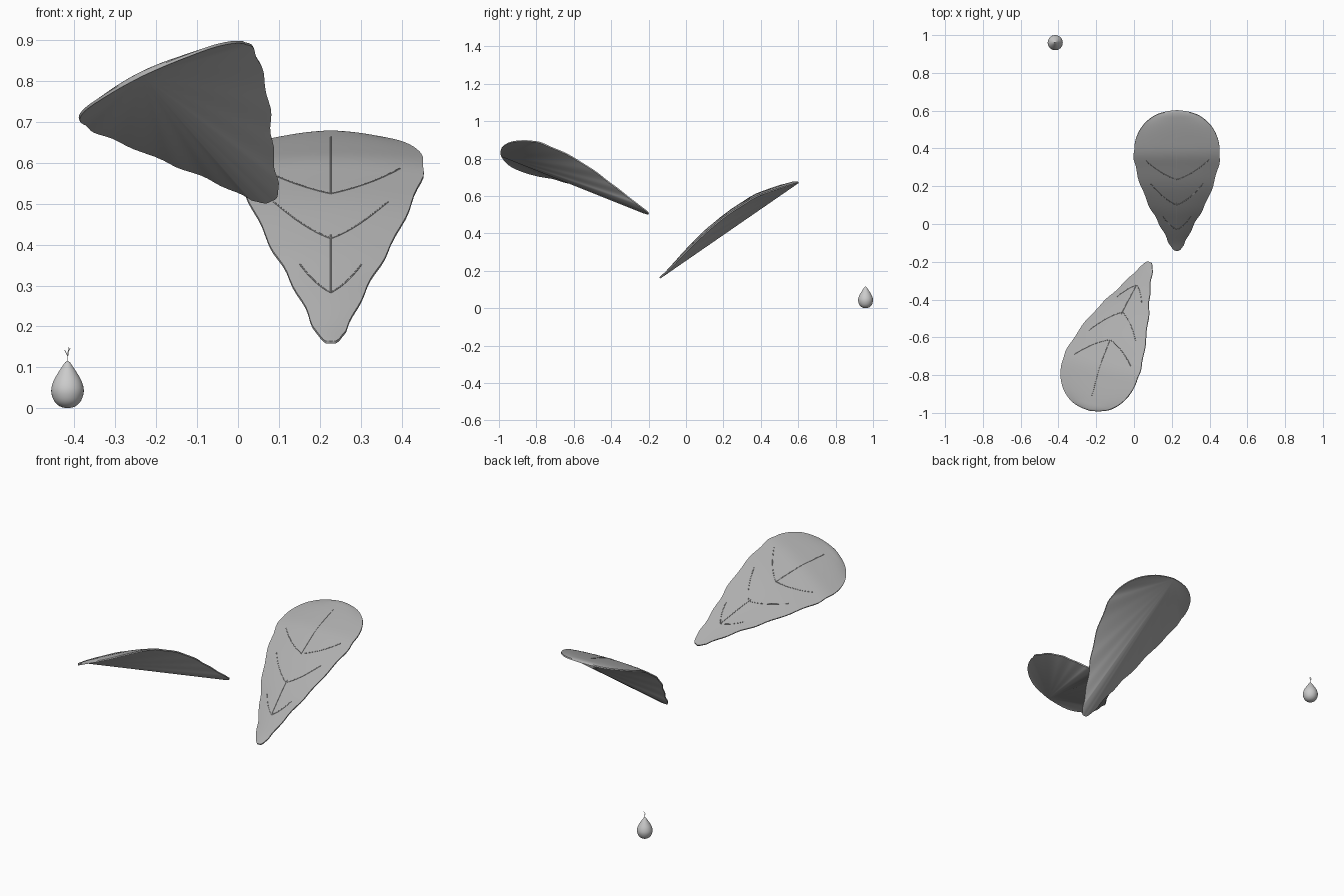
import bpy, bmesh, math
from mathutils import Vector, Matrix

if "Cube" in bpy.data.objects:
    bpy.data.objects.remove(bpy.data.objects["Cube"])

# leaf stations: y along leaf, height z, half width
STATIONS = [(-.142, .164, 0), (-.137, .168, .018), (-.10, .202, .042), (-.04, .265, .072),
            (.03, .335, .11), (.1, .403, .149), (.2, .488, .19), (.3, .555, .219),
            (.37, .598, .228), (.45, .628, .217), (.52, .651, .18), (.57, .665, .122),
            (.592, .673, .06), (.6, .676, 0)]
ROOT = Vector((.227, -.142, .164))
TIP = Vector((.227, .6, .676))

green = bpy.data.materials.new("leaf_grey")
green.diffuse_color = (.42, .42, .42, 1)
green.use_nodes = True
green.node_tree.nodes["Principled BSDF"].inputs["Base Color"].default_value = green.diffuse_color


def spline(pts, n):
    # Catmull-Rom through the stations
    P = [Vector(p) for p in pts]
    out = []
    for i in range(len(P) - 1):
        a, b, c, d = P[max(i-1, 0)], P[i], P[i+1], P[min(i+2, len(P)-1)]
        for k in range(n):
            t = k / n
            out.append(.5*(2*b + (c-a)*t + (2*a-5*b+4*c-d)*t*t + (3*b-a-3*c+d)*t**3))
    return out + [P[-1]]


def frame(root, tip, side):
    y = (tip - root).normalized()
    x = (side - y * side.dot(y)).normalized()
    m = Matrix((x, y, x.cross(y))).transposed().to_4x4()
    m.translation = root
    return m


def smooth(ob, angle=40):
    bpy.context.view_layer.objects.active = ob
    ob.select_set(True)
    bpy.ops.object.shade_smooth_by_angle(angle=math.radians(angle))
    ob.select_set(False)


def mesh_object(name, bm):
    bmesh.ops.recalc_face_normals(bm, faces=bm.faces)
    me = bpy.data.meshes.new(name)
    bm.to_mesh(me)
    bm.free()
    ob = bpy.data.objects.new(name, me)
    bpy.context.collection.objects.link(ob)
    return ob


ROWS = spline(STATIONS, 4)


def dome(t, w):
    return .012 * (1 - t*t) * min(1, w / .12)


def tubes(name, paths, radius):
    cu = bpy.data.curves.new(name, 'CURVE')
    cu.dimensions = '3D'
    cu.bevel_depth = radius
    cu.bevel_resolution = 1
    cu.use_fill_caps = True
    for path in paths:
        sp = cu.splines.new('POLY')
        sp.points.add(len(path) - 1)
        for p, co in zip(sp.points, path):
            p.co = (*co, 1)
    ob = bpy.data.objects.new(name, cu)
    bpy.context.collection.objects.link(ob)
    return ob


def on_leaf(dx, y):
    # point on the top surface
    for a, b in zip(ROWS, ROWS[1:]):
        if a.x <= y <= b.x:
            r = a.lerp(b, (y - a.x) / (b.x - a.x))
            return Vector((ROOT.x + dx, y, r.y + dome(dx / r.z, r.z)))


def make_leaf(name, matrix):
    bm = bmesh.new()
    cols = 10
    grid = []
    for i, (y, z, w) in enumerate(ROWS):
        row = []
        for j in range(cols + 1):
            t = 2 * j / cols - 1
            wave = .003 * math.sin(i * 1.1 + t) * abs(t)**3 * (w > .03 and y < .4)
            row.append(bm.verts.new((ROOT.x + t * (w + wave), y, z + dome(t, w))))
        grid.append(row)
    for a, b in zip(grid, grid[1:]):
        for j in range(cols):
            bm.faces.new((a[j], a[j+1], b[j+1], b[j]))
    # rim wall, then the underside fanned from the leaf tip
    low = Vector((0, .003, -.006))
    left = [bm.verts.new(r[0].co + low) for r in grid]
    right = [bm.verts.new(r[-1].co + low) for r in grid]
    for side, k in ((left, 0), (right, -1)):
        for i in range(len(grid) - 1):
            bm.faces.new((grid[i][k], grid[i+1][k], side[i+1], side[i]))
            if i < len(grid) - 2:
                bm.faces.new((side[-1], side[i], side[i+1]))
    bmesh.ops.remove_doubles(bm, verts=bm.verts, dist=.0004)
    ob = mesh_object(name, bm)
    ob.data.transform(matrix)
    ob.data.materials.append(green)
    smooth(ob)
    # midrib and paired side veins, barely proud of the surface
    paths = [[on_leaf(0, a + (b - a) * k / 8) for k in range(9)] for a, b in ((-.03, .11), (.235, .52))]
    for y0, dx, dy in ((-.03, .075, .07), (.1, .14, .115), (.235, .17, .105)):
        for s in (-1, 1):
            paths.append([on_leaf(s * dx * k / 8, y0 + dy * (.5 * k / 8 + .5 * (k / 8)**2)) for k in range(9)])
    veins = tubes(name + "_veins", paths, .0018)
    veins.data.transform(matrix)
    veins.data.materials.append(green)


# two copies of the leaf
f1 = frame(ROOT, TIP, Vector((1, 0, 0)))
f2 = frame(Vector((.08, -.2, .512)), Vector((-.237, -.987, .818)), Vector((-.89, .18, -.43)))
make_leaf("upright_leaf", Matrix.Identity(4))
make_leaf("tilted_leaf", f2 @ f1.inverted())

# pear-shaped fruit, lathed
bm = bmesh.new()
prof = spline([(0, 0, 0), (.018, 0, .004), (.033, 0, .018), (.04, 0, .042), (.035, 0, .065),
               (.024, 0, .085), (.013, 0, .102), (.006, 0, .112), (0, 0, .116)], 3)
vs = [bm.verts.new(p) for p in prof]
es = [bm.edges.new(e) for e in zip(vs, vs[1:])]
bmesh.ops.spin(bm, geom=vs + es, axis=(0, 0, 1), cent=(0, 0, 0), angle=math.tau, steps=32)
bmesh.ops.remove_doubles(bm, verts=bm.verts, dist=.0001)
fruit = mesh_object("fruit", bm)
fruit.location = (-.417, .96, 0)
smooth(fruit, 60)

# forked stem
stem = tubes("stem", [[(0, 0, .11), (.001, 0, .13), (.002, 0, .15)],
                      [(.001, 0, .136), (.006, 0, .147)],
                      [(.001, 0, .126), (-.007, 0, .142)]], .001)
stem.location = fruit.location
